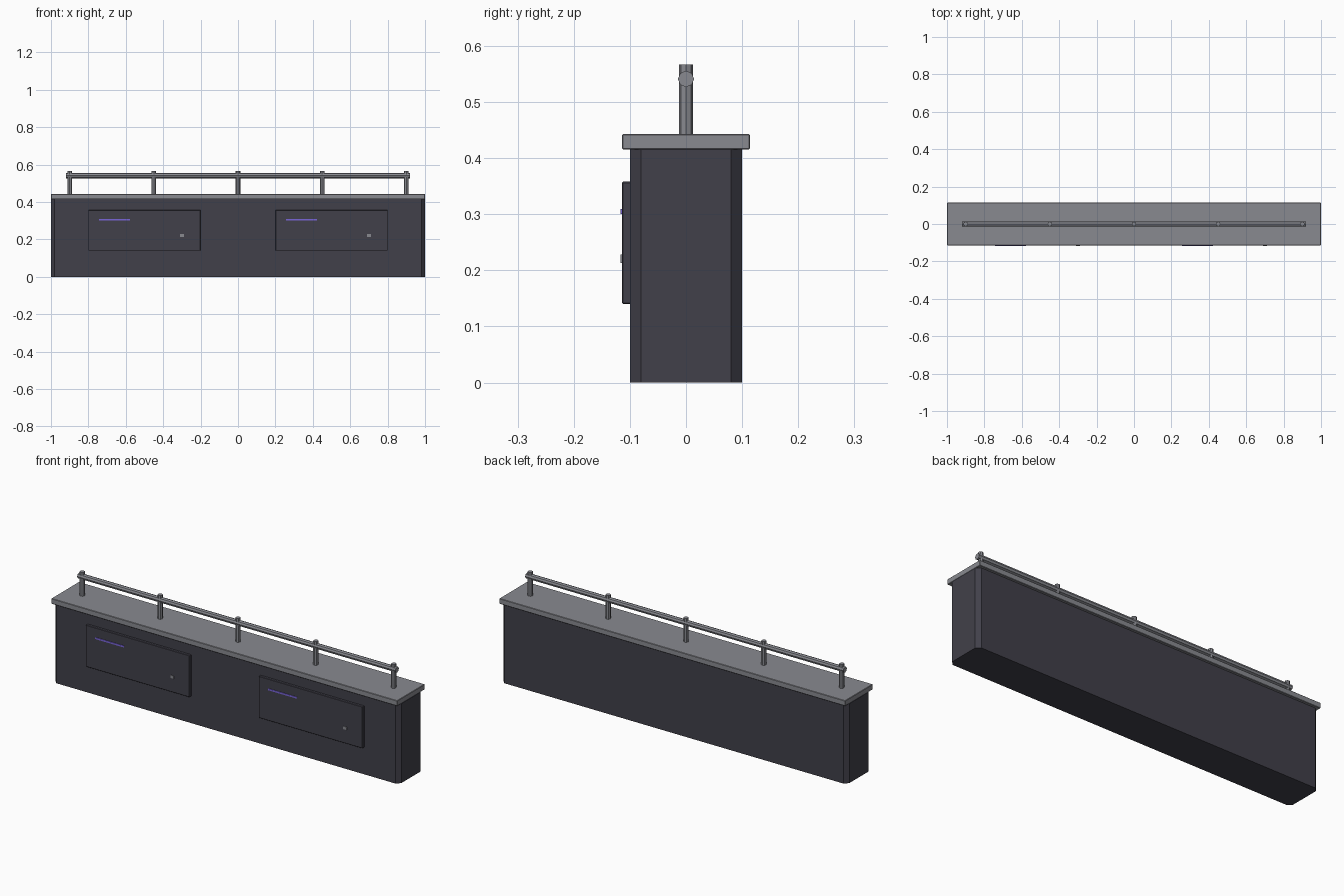
import bpy, bmesh
from mathutils import Matrix

cube = bpy.data.objects.get("Cube")
if cube:
    bpy.data.objects.remove(cube, do_unlink=True)


def material(name, rgb):
    mat = bpy.data.materials.new(name)
    mat.use_nodes = True
    colour = (*rgb, 1.0)
    mat.diffuse_color = colour
    mat.node_tree.nodes["Principled BSDF"].inputs["Base Color"].default_value = colour
    return mat


charcoal = material("charcoal", (0.053, 0.051, 0.068))
steel = material("steel grey", (0.25, 0.255, 0.28))
violet = material("violet light", (0.19, 0.13, 0.68))


def finish(name, bm, mat):
    mesh = bpy.data.meshes.new(name)
    bm.to_mesh(mesh)
    bm.free()
    mesh.materials.append(mat)
    obj = bpy.data.objects.new(name, mesh)
    bpy.context.collection.objects.link(obj)
    return obj


def box(name, low, high, mat, bevel=0.0, upright_only=False):
    bm = bmesh.new()
    size = [h - l for l, h in zip(low, high)]
    centre = [(h + l) / 2 for l, h in zip(low, high)]
    bmesh.ops.create_cube(bm, size=1, matrix=Matrix.Translation(centre) @ Matrix.Diagonal((*size, 1)))
    if bevel:
        edges = [e for e in bm.edges
                 if not upright_only or abs(e.verts[0].co.z - e.verts[1].co.z) > 0.01]
        bmesh.ops.bevel(bm, geom=edges, offset=bevel, segments=1, affect='EDGES')
    return finish(name, bm, mat)


def rod(name, centre, radius, length, mat, axis=None):
    bm = bmesh.new()
    matrix = Matrix.Translation(centre)
    if axis:
        matrix = matrix @ Matrix.Rotation(1.5707963, 4, axis)
    bmesh.ops.create_cone(bm, cap_ends=True, segments=8, radius1=radius, radius2=radius,
                          depth=length, matrix=matrix)
    return finish(name, bm, mat)


# Barrier body with chamfered upright corners, and its overhanging cap
box("barrier_body", (-1, -0.1, 0), (1, 0.1, 0.415), charcoal, 0.02, True)
box("top_cap", (-1, -0.114, 0.415), (1, 0.114, 0.443), steel, 0.002)

# Handrail on five posts
rod("handrail", (0, 0, 0.541), 0.0145, 1.84, steel, 'Y')
for i in range(5):
    rod(f"rail_post_{i + 1}", (-0.9 + 0.45 * i, 0, 0.504), 0.0125, 0.126, steel)

# Front access panels, each with a light strip and a latch
for side, x in (("right", -0.5), ("left", 0.5)):
    box(f"{side}_panel", (x - 0.3, -0.114, 0.14), (x + 0.3, -0.098, 0.358), charcoal, 0.002)
    box(f"{side}_light_strip", (x - 0.244, -0.1165, 0.3), (x - 0.078, -0.112, 0.309), violet)
    box(f"{side}_latch", (x + 0.19, -0.1165, 0.213), (x + 0.21, -0.112, 0.228), steel)
